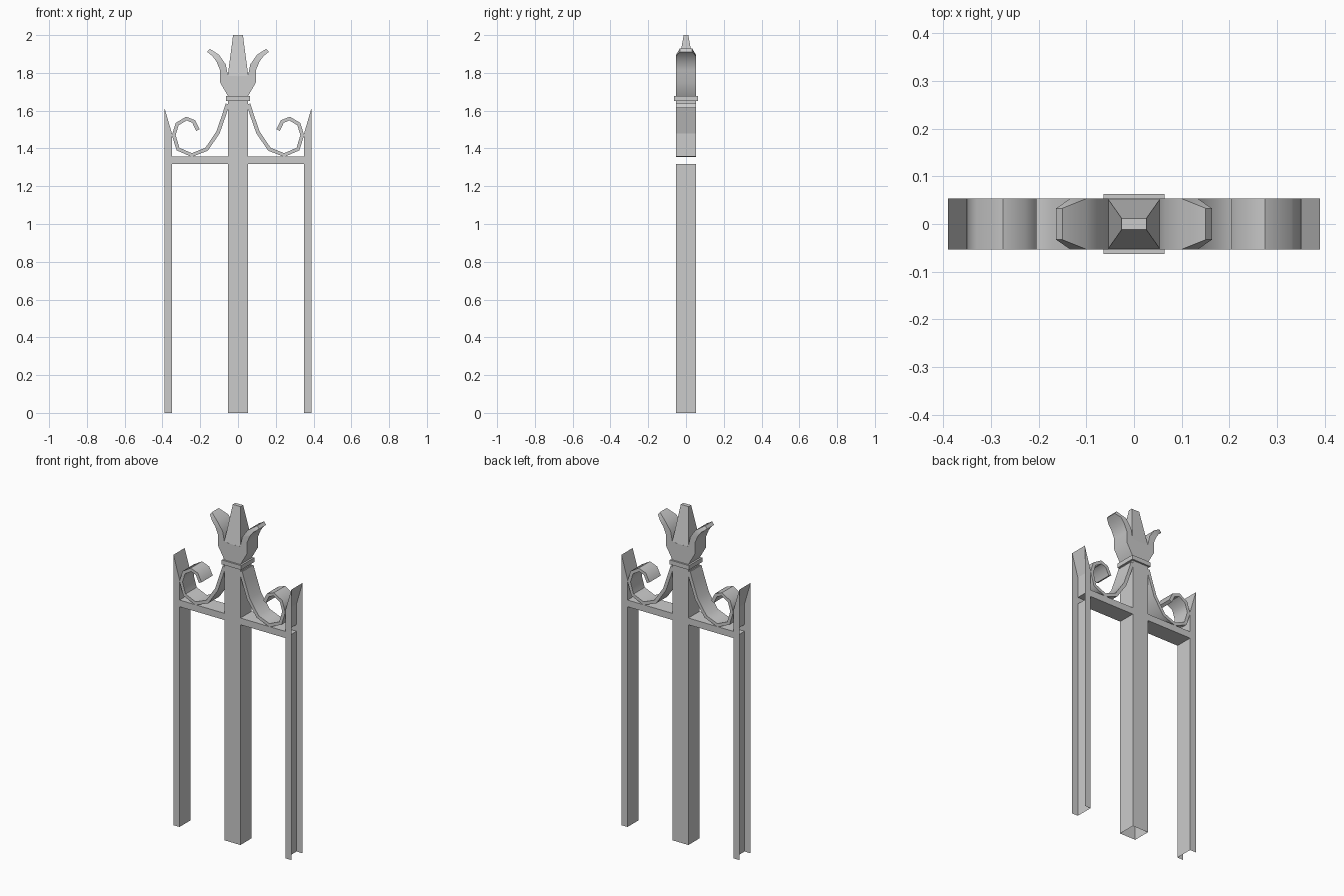
import bpy, bmesh, math
from mathutils import Vector

if "Cube" in bpy.data.objects:
    bpy.data.objects.remove(bpy.data.objects["Cube"])

D = 0.053            # half depth of the fence
R0, R1 = 1.317, 1.357  # rail bottom / top


def finish(bm, name, mirror=False, smooth=False):
    bmesh.ops.recalc_face_normals(bm, faces=bm.faces)
    me = bpy.data.meshes.new(name)
    bm.to_mesh(me)
    bm.free()
    ob = bpy.data.objects.new(name, me)
    bpy.context.collection.objects.link(ob)
    if mirror:
        m = ob.modifiers.new("Mirror", 'MIRROR')
        m.use_mirror_merge = False
    if smooth:
        bpy.ops.object.select_all(action='DESELECT')
        ob.select_set(True)
        bpy.context.view_layer.objects.active = ob
        bpy.ops.object.shade_smooth_by_angle(angle=math.radians(50))
    return ob


def prism(name, outline, hy=D, skip=(), mirror=False):
    """Extrude an xz outline along y; walls listed in skip stay open."""
    bm = bmesh.new()
    f = [bm.verts.new((x, -hy, z)) for x, z in outline]
    b = [bm.verts.new((x, hy, z)) for x, z in outline]
    bm.faces.new(f)
    bm.faces.new(b[::-1])
    n = len(f)
    for i in range(n):
        if i not in skip:
            j = (i + 1) % n
            bm.faces.new((f[j], f[i], b[i], b[j]))
    return finish(bm, name, mirror)


def loft(name, stations):
    """Join rectangular sections given as (outer xz, inner xz, half depth)."""
    bm = bmesh.new()
    rings = []
    for o, i, h in stations:
        rings.append([bm.verts.new((p[0], y, p[1]))
                      for p, y in ((o, -h), (o, h), (i, h), (i, -h))])
    for a, b in zip(rings, rings[1:]):
        for k in range(4):
            m = (k + 1) % 4
            bm.faces.new((a[k], a[m], b[m], b[k]))
    bm.faces.new(rings[0])
    bm.faces.new(rings[-1][::-1])
    return finish(bm, name, mirror=True, smooth=True)


# Centre post, hollow, open at the bottom and where the rails enter
P = 0.053
prism("centre_post",
      [(-P, 0), (P, 0), (P, R0), (P, R1), (P, 1.652),
       (-P, 1.652), (-P, R1), (-P, R0)], skip=(0, 2, 6))

# Half posts, open outside and below, slanted on top
prism("half_post",
      [(0.35, 0), (0.39, 0), (0.39, 1.617), (0.35, 1.48), (0.35, R1), (0.35, R0)],
      skip=(0, 1, 4), mirror=True)

# Rails, open-ended
prism("rail", [(P, R0), (0.35, R0), (0.35, R1), (P, R1)], skip=(1, 3), mirror=True)

# Collar under the finial
C = 0.064
prism("collar", [(-C, 1.651), (C, 1.651), (C, 1.677), (-C, 1.677)], hy=0.063)

# Scrolls: flat strip following a spiral
path = [Vector(p) for p in (
    (0.046, 1.632), (0.064, 1.575), (0.097, 1.48), (0.16, 1.388), (0.245, 1.355),
    (0.325, 1.39), (0.35, 1.47), (0.33, 1.535), (0.275, 1.568),
    (0.228, 1.55), (0.204, 1.502))]
strip = []
for k, p in enumerate(path):
    t = (path[min(k + 1, len(path) - 1)] - path[max(k - 1, 0)]).normalized()
    strip.append((p, p + Vector((-t.y, t.x)) * 0.02, D))
loft("scroll", strip)

# Side leaves of the finial
loft("leaf", [
    ((0.053, 1.677), (0, 1.677), D),
    ((0.095, 1.75), (0, 1.782), D),
    ((0.095, 1.815), (0.053, 1.785), D),
    ((0.114, 1.86), (0.065, 1.845), D),
    ((0.134, 1.888), (0.1, 1.895), D),
    ((0.163, 1.911), (0.15, 1.928), 0.033)])

# Central spike
bm = bmesh.new()
bmesh.ops.create_cube(bm, size=2)
for v in bm.verts:
    top = v.co.z > 0
    v.co.x *= 0.026 if top else 0.055
    v.co.y *= 0.012 if top else D
    v.co.z = 2.0 if top else 1.78
finish(bm, "spike")
